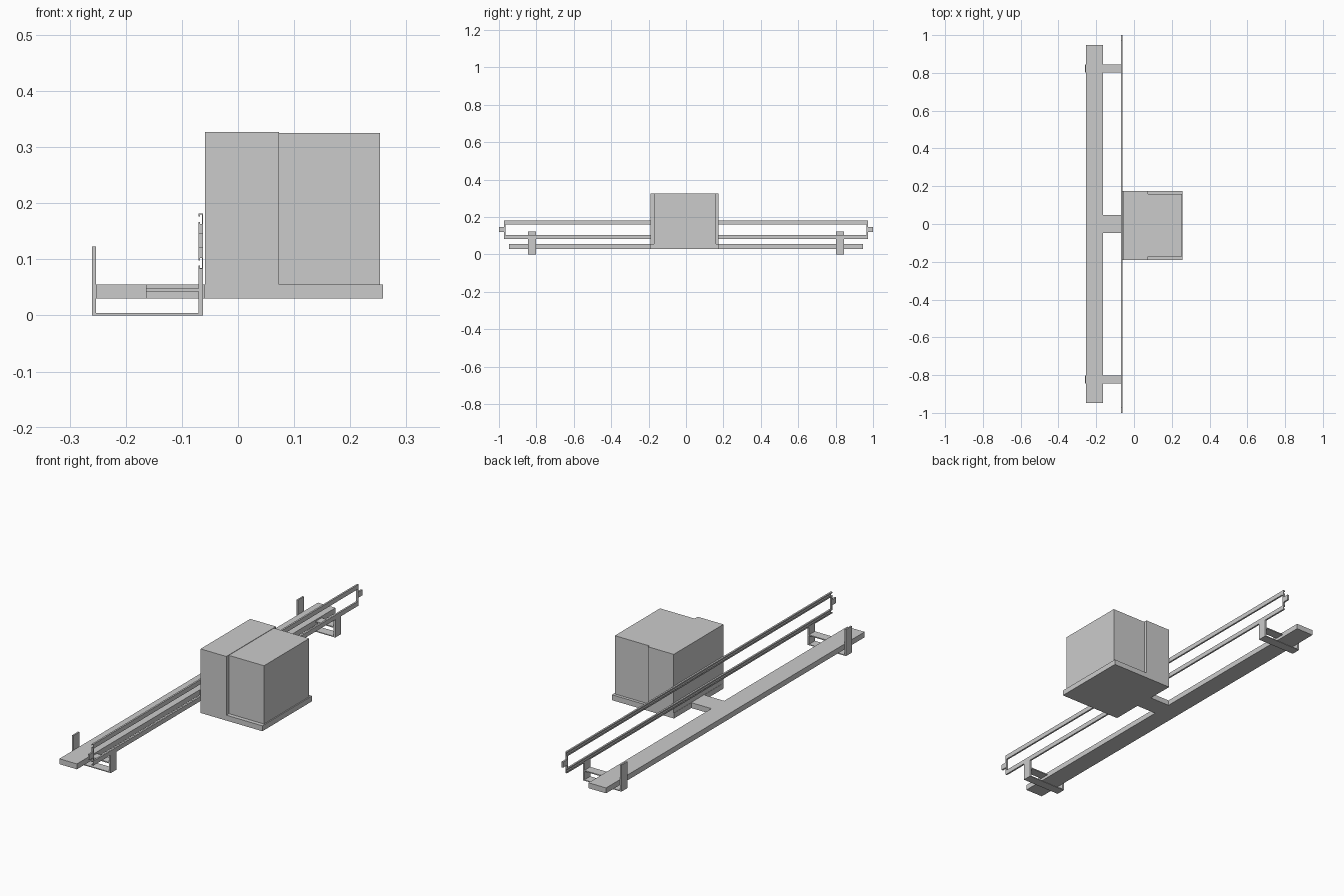
import bpy, bmesh
from mathutils import Vector

if "Cube" in bpy.data.objects:
    bpy.data.objects.remove(bpy.data.objects["Cube"])


def make_object(name, bm):
    bmesh.ops.recalc_face_normals(bm, faces=bm.faces)
    mesh = bpy.data.meshes.new(name)
    bm.to_mesh(mesh)
    bm.free()
    obj = bpy.data.objects.new(name, mesh)
    bpy.context.collection.objects.link(obj)
    return obj


def prism(name, points, direction):
    """Extrude a closed 3D outline along a vector."""
    bm = bmesh.new()
    face = bm.faces.new([bm.verts.new(p) for p in points])
    ext = bmesh.ops.extrude_face_region(bm, geom=[face])
    verts = [g for g in ext["geom"] if isinstance(g, bmesh.types.BMVert)]
    bmesh.ops.translate(bm, verts=verts, vec=Vector(direction))
    return make_object(name, bm)


def box(name, x, y, z):
    pts = [(x[0], y[0], z[0]), (x[1], y[0], z[0]), (x[1], y[1], z[0]), (x[0], y[1], z[0])]
    return prism(name, pts, (0, 0, z[1] - z[0]))


# Base: long beam, neck and square carrier plate in one outline
base = [(-0.253, -0.947), (-0.163, -0.947), (-0.163, -0.047), (-0.06, -0.047),
        (-0.06, -0.19), (0.258, -0.19), (0.258, 0.174), (-0.06, 0.174),
        (-0.06, 0.047), (-0.163, 0.047), (-0.163, 0.947), (-0.253, 0.947)]
prism("base_frame", [(x, y, 0.03) for x, y in base], (0, 0, 0.025))

# Cabinet: wider rear half and slightly narrower front half
box("cabinet_rear", (-0.059, 0.073), (-0.19, 0.174), (0.055, 0.327))
box("cabinet_front", (0.073, 0.253), (-0.171, 0.16), (0.055, 0.325))

# Two lipped channel rails, open towards the beam
for name, low in (("lower_rail", 0.083), ("upper_rail", 0.161)):
    high = low + 0.021
    xi, xo, t, lip = -0.062, -0.070, 0.002, 0.006
    channel = [(xi, low), (xi, high), (xo, high), (xo, high - lip), (xo + t, high - lip),
               (xo + t, high - t), (xi - t, high - t), (xi - t, low + t),
               (xo + t, low + t), (xo + t, low + lip), (xo, low + lip), (xo, low)]
    prism(name, [(x, -0.972, z) for x, z in channel], (0, 1.944, 0))

# Rail end posts with tabs, and U-shaped brackets around the beam
bracket = [(-0.26, 0), (-0.062, 0), (-0.062, 0.085), (-0.070, 0.085), (-0.070, 0.004),
           (-0.253, 0.004), (-0.253, 0.123), (-0.26, 0.123)]
for side, s in (("front", -1), ("back", 1)):
    def span(a, b):
        return tuple(sorted((s * a, s * b)))
    box(side + "_rail_post", (-0.070, -0.062), span(0.966, 0.972), (0.104, 0.161))
    box(side + "_rail_tab", (-0.070, -0.062), span(0.972, 1.0), (0.12, 0.146))
    prism(side + "_bracket", [(x, s * 0.801, z) for x, z in bracket], (0, s * 0.043, 0))
    box(side + "_bracket_strut", (-0.163, -0.070), span(0.801, 0.844), (0.043, 0.048))
